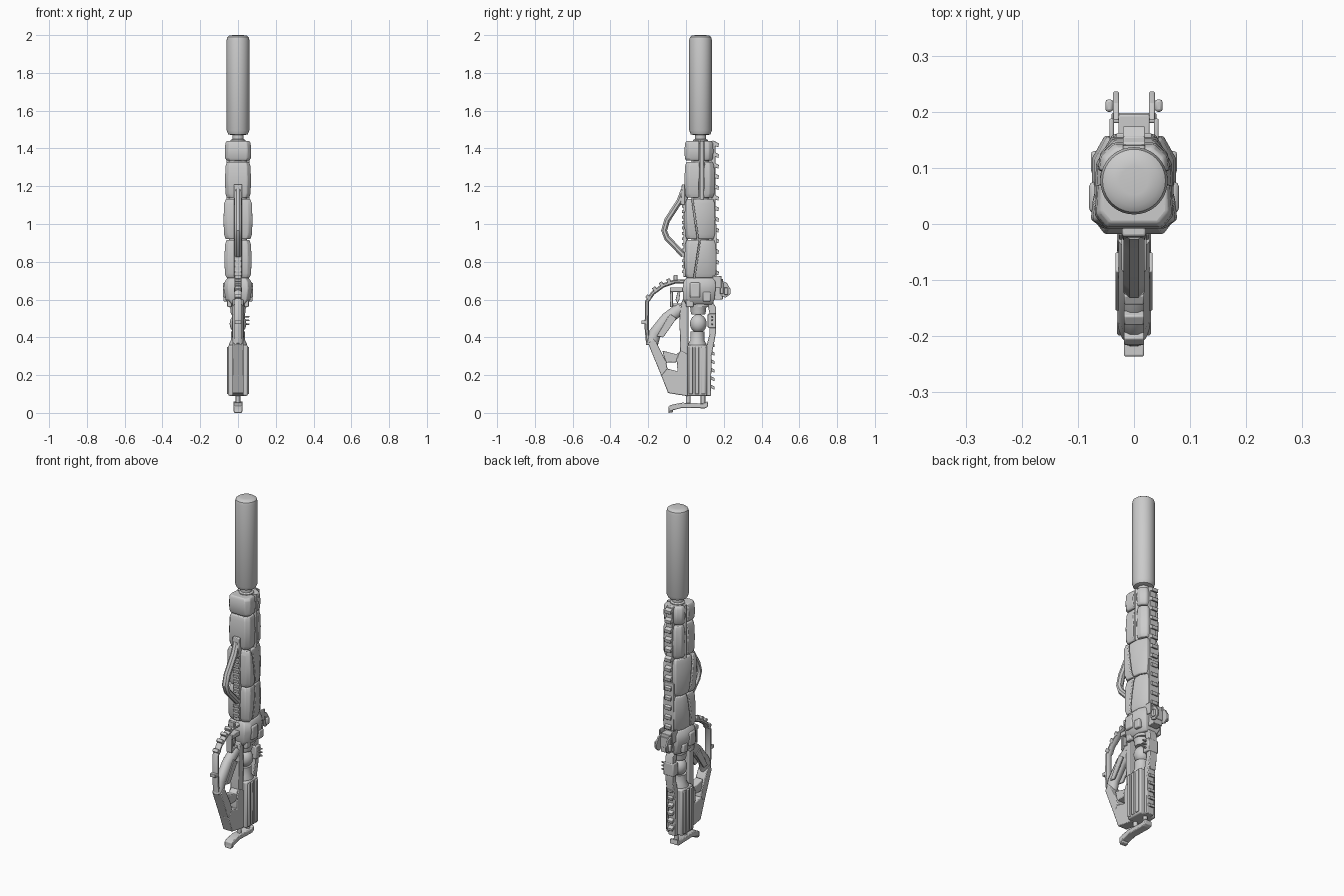
import bpy, bmesh, math
from mathutils import Vector

cube = bpy.data.objects.get("Cube")
if cube:
    bpy.data.objects.remove(cube, do_unlink=True)

grey = bpy.data.materials.new("plain_grey")
grey.use_nodes = True
COLOUR = (0.6, 0.6, 0.6, 1)
grey.diffuse_color = COLOUR
grey.node_tree.nodes["Principled BSDF"].inputs["Base Color"].default_value = COLOUR
AXIS = 0.077  # y of the bore


def finish(name, bm, bevel=0.0, smooth=True, segments=2):
    bmesh.ops.recalc_face_normals(bm, faces=bm.faces)
    mesh = bpy.data.meshes.new(name)
    bm.to_mesh(mesh)
    bm.free()
    ob = bpy.data.objects.new(name, mesh)
    bpy.context.collection.objects.link(ob)
    mesh.materials.append(grey)
    if bevel:
        mod = ob.modifiers.new("bevel", 'BEVEL')
        mod.width, mod.segments, mod.limit_method = bevel, segments, 'ANGLE'
    if smooth:
        bpy.ops.object.select_all(action='DESELECT')
        ob.select_set(True)
        bpy.context.view_layer.objects.active = ob
        bpy.ops.object.shade_smooth_by_angle(angle=math.radians(35))
    return ob


def loft(name, rings, bevel=0.0):
    bm = bmesh.new()
    loops = [[bm.verts.new(p) for p in ring] for ring in rings]
    n = len(loops[0])
    for a, b in zip(loops, loops[1:]):
        for i in range(n):
            j = (i + 1) % n
            bm.faces.new((a[i], a[j], b[j], b[i]))
    bm.faces.new(loops[0])
    bm.faces.new(loops[-1])
    return finish(name, bm, bevel)


def lathe(name, profile, x=0, y=AXIS, n=32):
    return loft(name, [[(x + r * math.cos(math.tau * i / n), y + r * math.sin(math.tau * i / n), z)
                        for i in range(n)] for r, z in profile])


def plate(name, pts, half, bevel=0.004, x=0):
    # outline in the yz plane, thickened across x
    return loft(name, [[(x + s * half, y, z) for y, z in pts] for s in (-1, 1)], bevel)


def box(name, x, y, z, bevel=0.003):
    return plate(name, [(y[0], z[0]), (y[1], z[0]), (y[1], z[1]), (y[0], z[1])],
                 (x[1] - x[0]) / 2, bevel, (x[0] + x[1]) / 2)


def shell(name, z0, z1, low, high, w, front=True):
    # bulging armour shell; low and high are its y ranges at both ends
    rings = []
    for t, k in ((0, 0.86), (0.12, 0.97), (0.5, 1), (0.88, 0.96), (1, 0.85)):
        a, b = (l + (h - l) * t for l, h in zip(low, high))
        inset = (1 - k) * 0.07
        a, b = (a + inset, b) if front else (a, b - inset)
        m, h = (b - a), w * k
        if front:
            half = [(h * 0.72, a), (h, a + m * 0.3), (h * 0.95, b)]
        else:
            half = [(h * 0.95, a), (h * 0.9, a + m * 0.55), (h * 0.55, b)]
        z = z0 + (z1 - z0) * t
        rings.append([(x, y, z) for x, y in half] + [(-x, y, z) for x, y in reversed(half)])
    return loft(name, rings, 0.004)


def tube(name, pts, r, n=8, squash=1.0):
    # swept bar along a path in the yz plane
    rings = []
    for i, (y, z) in enumerate(pts):
        a, b = Vector(pts[max(i - 1, 0)]), Vector(pts[min(i + 1, len(pts) - 1)])
        d = (b - a).normalized()
        rings.append([(r * squash * math.cos(math.tau * (k + .5) / n),
                       y - d.y * r * math.sin(math.tau * (k + .5) / n),
                       z + d.x * r * math.sin(math.tau * (k + .5) / n)) for k in range(n)])
    return loft(name, rings)


# suppressor and barrel
lathe("suppressor", [(.035, 1.47), (.052, 1.475), (.06, 1.495), (.06, 1.975), (.056, 1.99),
                     (.045, 1.998), (.025, 2.0)], n=40)
lathe("barrel_neck", [(.04, 1.42), (.04, 1.445), (.03, 1.45), (.03, 1.48)])
lathe("inner_core", [(.048, .56), (.048, 1.43)])

# handguard armour: z0, z1, seam y at each end, back y, half width
segments = [(1.335, 1.44, .07, .07, .145, .07), (1.14, 1.328, .068, .072, .152, .069),
            (.92, 1.132, .06, .03, .155, .077), (.715, .915, .04, .07, .16, .072)]
for i, (z0, z1, s0, s1, back, w) in enumerate(segments, 1):
    gap = .025 if i < 3 else .006
    shell(f"front_armour_{i}", z0, z1, (-.008, s0), (-.008, s1), w)
    shell(f"back_armour_{i}", z0, z1, (s0 + gap, back), (s1 + gap, back), w * .97, False)
for s in (-1, 1):
    lathe(f"side_rod_{s}", [(.011, 1.13), (.011, 1.44)], x=s * .05, y=.085, n=12)

# accessory rails with slanted teeth
box("back_rail", (-.02, .02), (.13, .156), (.72, 1.44))
box("back_rail_block", (-.032, .032), (.14, .162), (.72, 1.0))
for i in range(13):
    z = .74 + i * .0565
    plate(f"back_tooth_{i}", [(.14, z), (.172, z - .012), (.174, z + .008), (.14, z + .025)], .02, .002)
box("front_rail", (-.02, .02), (-.014, .01), (.72, 1.21))
for i in range(16):
    z = .74 + i * .029
    box(f"front_tooth_{i}", (-.018, .018), (-.021, -.01), (z, z + .014), .002)

# folding foregrip
tube("foregrip", [(-.012, 1.18), (-.035, 1.12), (-.1, 1.02), (-.116, .965), (-.1, .925), (-.012, .835)],
     .017, squash=1.2)
plate("foregrip_mount", [(-.005, 1.1), (-.03, 1.1), (-.022, 1.21), (-.005, 1.21)], .021)

# receiver
loft("receiver", [[(sx * w, y, z) for sx, y in
                   ((-.7, a), (.7, a), (1, a + .03), (1, b - .04), (.7, b), (-.7, b), (-1, b - .04), (-1, a + .03))]
                  for z, w, a, b in ((.575, .048, .0, .14), (.6, .066, -.015, .15), (.66, .075, -.018, .157),
                                     (.695, .07, -.012, .155), (.715, .056, 0, .145))], .004)
for s in (-1, 1):
    box(f"receiver_panel_{s}", (s * .07 - .01, s * .07 + .01), (.02, .075), (.61, .69), .008)
    box(f"receiver_latch_{s}", (s * .065 - .012, s * .065 + .012), (.09, .13), (.59, .64), .006)
    box(f"receiver_lug_{s}", (s * .045 - .012, s * .045 + .012), (.0, .04), (.56, .60), .006)

# aiming sight
box("sight_base", (-.028, .028), (.145, .195), (.6, .71))
box("sight_bridge", (-.04, .04), (.18, .198), (.63, .69))
for s in (-1, 1):
    plate(f"sight_prong_{s}", [(.185, .62), (.21, .61), (.236, .63), (.236, .655), (.215, .69), (.185, .7)],
          .005, .002, s * .032)
    box(f"sight_knob_{s}", (s * .044 - .007, s * .044 + .007), (.2, .222), (.625, .665), .005)
    box(f"sight_clamp_{s}", (s * .04 - .004, s * .04 + .004), (.14, .188), (.66, .725))

# rear linkage: neck, ball joint, piston
lathe("joint_neck", [(.036, .52), (.04, .535), (.04, .55), (.046, .565), (.046, .59)], y=.065)
lathe("ball_joint", [(.044 * math.cos(a), .472 + .05 * math.sin(a))
                     for a in (math.pi * (k / 12 - .5) * .96 for k in range(13))], y=.065)
lathe("piston", [(.048, .34), (.048, .365), (.037, .385), (.037, .43)], y=.06)

# stock housing with long ribs
box("stock_housing", (-.052, .052), (.008, .112), (.09, .36), .008)
for s in (-1, 1):
    for y in (.025, .058, .092):
        box(f"stock_rib_{s}_{y}", (s * .052 - .007, s * .052 + .007), (y - .011, y + .011), (.1, .35), .004)
for y in (.012, .09):
    lathe(f"pad_post_{y}", [(.012, .045), (.012, .1)], y=y, n=12)

# back spine with teeth
plate("back_spine", [(.1, .09), (.132, .09), (.135, .3), (.158, .42), (.158, .56), (.135, .6), (.11, .6),
                     (.125, .52), (.125, .42), (.105, .34)], .024)
for i in range(6):
    z = .125 + i * .045
    plate(f"spine_tooth_{i}", [(.12, z + .012), (.15, z - .002), (.152, z + .014), (.12, z + .03)], .016, .002)
box("spine_block", (-.03, .036), (.115, .16), (.45, .525), .005)
for z in (.47, .49, .51):
    lathe(f"spine_pin_{z}", [(.004, z - .004), (.004, z + .004)], x=.04, y=.14, n=8)
    box(f"spine_pin_bar_{z}", (.03, .06), (.136, .144), (z - .004, z + .004), .002)

# front spine, stock frame and grip
plate("front_spine", [(-.03, .3), (.012, .3), (.012, .6), (-.02, .6), (-.035, .52)], .028)
plate("stock_blade", [(-.095, .105), (.012, .088), (.012, .31), (-.03, .33), (-.05, .285), (-.045, .22),
                      (-.1, .235), (-.132, .2)], .03)
plate("stock_diagonal", [(-.2, .365), (-.13, .195), (-.098, .232), (-.104, .27), (-.155, .37), (-.175, .395)], .03)
plate("stock_web", [(-.108, .265), (-.05, .268), (-.028, .33), (-.05, .31), (-.125, .33)], .024)
tube("grip", [(-.182, .36), (-.165, .42), (-.1, .5), (-.025, .555)], .034, 12, .85)
for s in (-1, 1):
    plate(f"grip_panel_{s}", [(-.155, .405), (-.12, .4), (-.05, .5), (-.085, .525)], .004, .002, s * .029)

# trigger housing and trigger
box("trigger_housing", (-.022, .022), (-.085, -.01), (.64, .665))
box("trigger_housing_front", (-.018, .018), (-.085, -.07), (.56, .65))
box("trigger_cross", (-.015, .015), (-.08, -.01), (.565, .58))
plate("trigger", [(-.03, .64), (-.045, .64), (-.055, .6), (-.045, .58), (-.035, .6)], .008, .002)

# knuckle guard with studs
tube("hand_guard", [(-.2, .36), (-.208, .45), (-.206, .59), (-.175, .635), (-.12, .675), (-.06, .695), (0, .695)],
     .012, squash=1.6)
for i, (y, z, a) in enumerate([(-.22, .48, 0), (-.198, .61, 40), (-.163, .652, 55), (-.128, .678, 60),
                               (-.09, .695, 70), (-.055, .715, 90)]):
    ca, sa = math.cos(math.radians(a)), math.sin(math.radians(a))
    plate(f"guard_stud_{i}", [(y - u * ca + v * sa, z + u * sa + v * ca)
                              for u, v in ((-.014, -.01), (.016, -.01), (.016, .01), (-.014, .01))], .018, .003)

# butt pad
plate("butt_pad", [(-.092, .005), (-.065, .015), (-.02, .027), (.1, .024), (.118, .034), (.114, .062),
                   (.09, .05), (-.02, .054), (-.07, .045), (-.092, .036)], .024)
plate("butt_toe", [(-.094, 0), (-.07, .003), (-.065, .03), (-.09, .034)], .02, .003)
